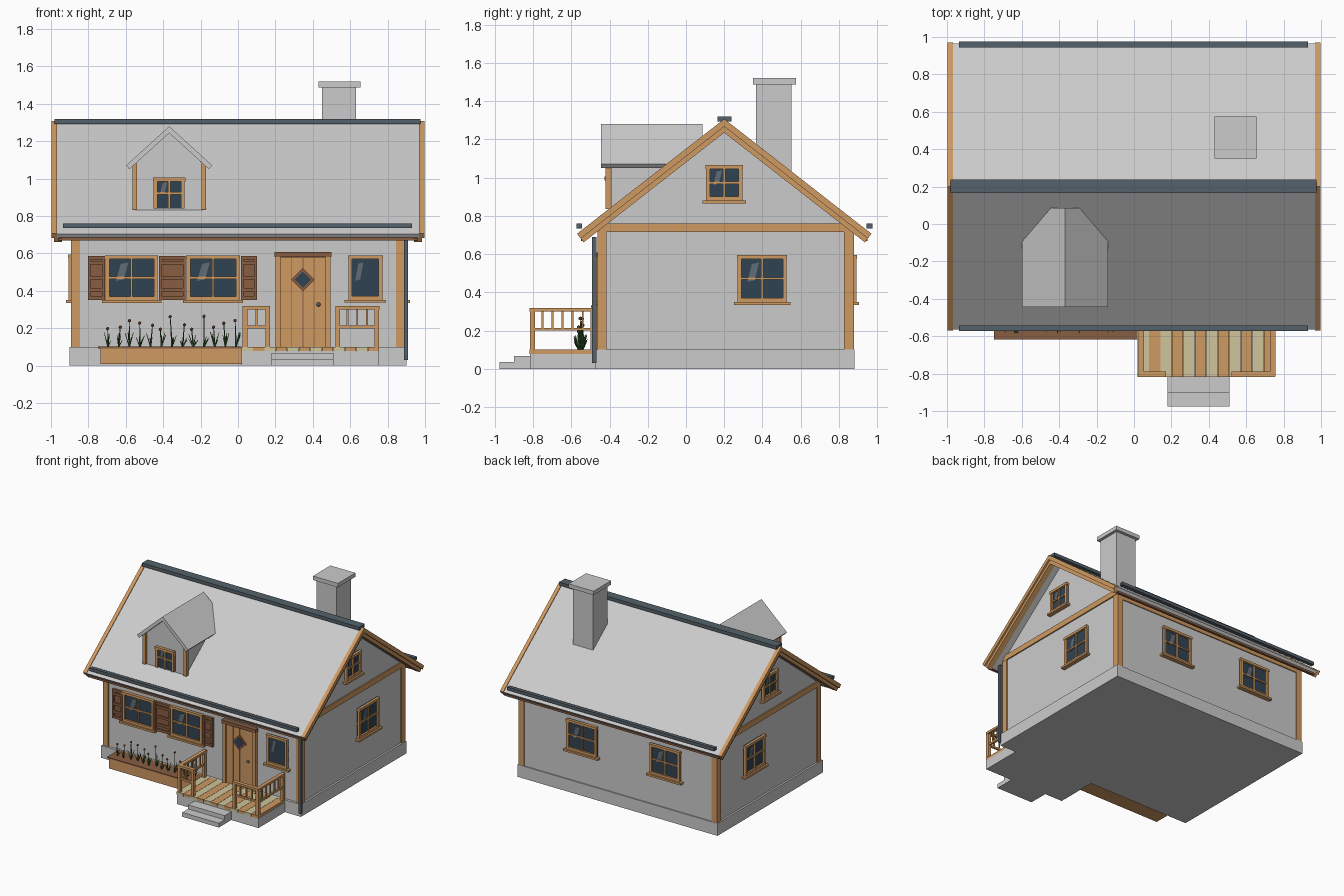
import bpy, bmesh, math, random
from mathutils import Matrix, Vector

if "Cube" in bpy.data.objects:
    bpy.data.objects.remove(bpy.data.objects["Cube"])
random.seed(4)


def material(name, *rgb):
    m = bpy.data.materials.new(name)
    m.use_nodes = True
    m.diffuse_color = (*rgb, 1)
    m.node_tree.nodes["Principled BSDF"].inputs["Base Color"].default_value = (*rgb, 1)
    return m


GREY = material("plaster grey", 0.6, 0.6, 0.6)
WOOD = material("honey wood", 0.62, 0.32, 0.12)
BROWN = material("brown wood", 0.25, 0.11, 0.055)
PALE = material("pale wood", 0.62, 0.56, 0.33)
SLATE = material("slate metal", 0.09, 0.12, 0.145)
GLASS = material("dark glass", 0.03, 0.055, 0.085)
GLINT = material("glass glint", 0.12, 0.15, 0.18)
GREEN = material("leaf green", 0.04, 0.13, 0.03)
BLOOM = material("flower rust", 0.3, 0.1, 0.04)


def finish(name, bm, mat, xf=Matrix()):
    bmesh.ops.recalc_face_normals(bm, faces=bm.faces[:])
    me = bpy.data.meshes.new(name)
    bm.to_mesh(me)
    bm.free()
    me.transform(xf)
    me.materials.append(mat)
    ob = bpy.data.objects.new(name, me)
    bpy.context.collection.objects.link(ob)
    return ob


def boxes(name, mat, spans, xf=Matrix()):
    """One object made of boxes, each (x0, x1, y0, y1, z0, z1)."""
    bm = bmesh.new()
    for x0, x1, y0, y1, z0, z1 in spans:
        m = Matrix.Translation(((x0 + x1) / 2, (y0 + y1) / 2, (z0 + z1) / 2))
        bmesh.ops.create_cube(bm, size=1, matrix=m @ Matrix.Diagonal((x1 - x0, y1 - y0, z1 - z0, 1)))
    return finish(name, bm, mat, xf)


def prism(name, mat, pts, axis, a, b, xf=Matrix()):
    """Profile extruded along x (points are y, z) or along y (points are x, z)."""
    bm = bmesh.new()
    place = (lambda p: (a, *p)) if axis == "x" else (lambda p: (p[0], a, p[1]))
    f = bm.faces.new([bm.verts.new(place(p)) for p in pts])
    r = bmesh.ops.extrude_face_region(bm, geom=[f])
    step = Vector((b - a, 0, 0) if axis == "x" else (0, b - a, 0))
    bmesh.ops.translate(bm, vec=step, verts=[v for v in r["geom"] if isinstance(v, bmesh.types.BMVert)])
    return finish(name, bm, mat, xf)


def chevron(c, top, half, slope, t, drop=0.0):
    """Gable roof section with ends cut square to the slope."""
    n = t * slope / (1 + slope ** 2)
    top -= drop
    o = half - drop * slope / (1 + slope ** 2)
    i = o - n
    return [(c - o, top - slope * o), (c, top), (c + o, top - slope * o),
            (c + i, top - t - slope * i), (c, top - t), (c - i, top - t - slope * i)]


def wall(x, y, turn):
    return Matrix.Translation((x, y, 0)) @ Matrix.Rotation(math.radians(turn), 4, "Z")


# Wall frames: local x runs along the wall, local -y points outward
FRONT, BACK = wall(0, -0.455, 0), wall(0, 0.87, 180)
LEFT, RIGHT = wall(0.885, 0, 90), wall(-0.885, 0, -90)
YF, YB, SLOPE = -0.455, 0.87, 0.78


def window(name, xf, x0, x1, z0, z1, cross=True, sill=True):
    w, cx, cz = 0.02, (x0 + x1) / 2, (z0 + z1) / 2
    boxes(name + "_glass", GLASS, [(x0, x1, -0.008, 0.01, z0, z1)], xf)
    bars = [(x0, x0 + w, -0.022, 0, z0, z1), (x1 - w, x1, -0.022, 0, z0, z1),
            (x0 - 0.003, x1 + 0.003, -0.025, 0, z1 - w, z1)]
    if sill:
        bars += [(x0, x1, -0.022, 0, z0, z0 + w), (x0 - 0.02, x1 + 0.02, -0.035, 0, z0 - 0.015, z0)]
    if cross:
        bars += [(cx - 0.006, cx + 0.006, -0.018, 0, z0, z1), (x0, x1, -0.018, 0, cz - 0.006, cz + 0.006)]
    boxes(name + "_frame", WOOD, bars, xf)
    # slanted reflection plate on the pane
    gw, gh, gx, gz = (x1 - x0) * 0.15, (z1 - z0) * 0.38, x0 + (x1 - x0) * 0.2, cz + 0.01
    prism(name + "_glint", GLINT, [(gx, gz - gh * 0.3), (gx + gw, gz - gh * 0.2),
          (gx + gw * 1.6, gz + gh * 0.8), (gx + gw * 0.6, gz + gh * 0.7)], "y", -0.011, -0.007, xf)


# Foundation, body and timber framing
boxes("foundation", GREY, [(-0.9, 0.9, -0.475, 0.88, 0, 0.1)])
prism("house_walls", GREY, [(YF, 0.09), (YB, 0.09), (YB, 0.73), (0.2, 1.25), (YF, 0.73)], "x", -0.885, 0.885)
posts = [(-0.893, -0.845), (0.845, 0.893)]
boxes("corner_posts", WOOD, [(a, b, c, d, 0.1, 0.72) for a, b in posts for c, d in ((-0.463, -0.415), (0.827, 0.878))])
boxes("wall_beams", WOOD, [(-0.895, -0.87, YF, YB, 0.715, 0.76), (0.87, 0.895, YF, YB, 0.715, 0.76),
                           (-0.885, 0.885, 0.86, 0.878, 0.68, 0.735), (-0.885, 0.885, -0.463, -0.45, 0.68, 0.735)])

# Main roof with verge boards, fascia, ridge cap and gutters
prism("main_roof", GREY, chevron(0.2, 1.3, 0.765, SLOPE, 0.055), "x", -0.97, 0.97)
for s, side in ((1, "left"), (-1, "right")):
    prism(side + "_verge_board", WOOD, chevron(0.2, 1.307, 0.77, SLOPE, 0.04), "x", s * 0.968, s * 0.998)
    prism(side + "_under_board", WOOD, chevron(0.2, 1.307, 0.77, SLOPE, 0.032, 0.04), "x", s * 0.94, s * 0.985)
boxes("fascia_boards", BROWN, [(-0.96, 0.96, -0.55, -0.53, 0.668, 0.69), (-0.96, 0.96, 0.93, 0.95, 0.668, 0.69)])
boxes("ridge_cap", SLATE, [(-0.98, 0.975, 0.165, 0.238, 1.293, 1.32)])
boxes("gutters", SLATE, [(-0.935, 0.93, -0.572, -0.543, 0.735, 0.76), (-0.935, 0.93, 0.945, 0.975, 0.735, 0.76)])
boxes("drainpipe", SLATE, [(0.888, 0.91, -0.492, -0.468, 0.03, 0.69)])

# Chimney
boxes("chimney", GREY, [(0.45, 0.632, 0.365, 0.552, 0.95, 1.49), (0.43, 0.655, 0.35, 0.575, 1.488, 1.52)])

# Dormer
DX = -0.368
prism("dormer_walls", GREY, [(DX - 0.18, 0.82), (DX + 0.18, 0.82), (DX + 0.18, 1.08),
                             (DX, 1.245), (DX - 0.18, 1.08)], "y", -0.4, 0.0)
prism("dormer_roof", GREY, chevron(DX, 1.28, 0.23, 0.91, 0.036), "y", -0.445, 0.085)
boxes("dormer_posts", WOOD, [(DX + s * 0.185 - 0.012, DX + s * 0.185 + 0.012, -0.42, -0.39, 0.835, 1.08) for s in (-1, 1)])
window("dormer_window", wall(0, -0.4, 0), DX - 0.083, DX + 0.083, 0.84, 1.005, sill=False)

# Windows
for i, (a, b) in enumerate(((-0.708, -0.43), (-0.275, 0.008))):
    window("front_window_%d" % i, FRONT, a, b, 0.35, 0.59)
window("narrow_window", FRONT, 0.59, 0.772, 0.352, 0.59, cross=False)
for i, c in enumerate((-0.32, 0.43)):
    window("back_window_%d" % i, BACK, c - 0.135, c + 0.135, 0.35, 0.595)
for side, xf, s in (("left", LEFT, 1), ("right", RIGHT, -1)):
    window(side + "_window", xf, s * 0.398 - 0.128, s * 0.398 + 0.128, 0.35, 0.595)
    window(side + "_gable_window", xf, s * 0.2 - 0.095, s * 0.2 + 0.095, 0.88, 1.065)

# Shutters
for i, (a, b) in enumerate(((-0.803, -0.71), (-0.422, -0.28), (0.015, 0.102))):
    rails = [(a, b, -0.02, 0, z, z + 0.02) for z in (0.352, 0.395, 0.46, 0.54, 0.567)]
    stiles = [(a, a + 0.014, -0.022, 0, 0.352, 0.587), (b - 0.014, b, -0.022, 0, 0.352, 0.587)]
    boxes("shutter_%d" % i, BROWN, [(a, b, -0.01, 0, 0.352, 0.587)] + rails + stiles, FRONT)

# Door with planks, diamond pane and knob
boxes("door_jambs", WOOD, [(0.2, 0.226, -0.03, 0, 0.1, 0.585), (0.469, 0.495, -0.03, 0, 0.1, 0.585)], FRONT)
boxes("door_lintel", BROWN, [(0.194, 0.5, -0.036, 0, 0.58, 0.608)], FRONT)
boxes("door_gaps", BROWN, [(0.225, 0.47, -0.01, 0, 0.1, 0.58)], FRONT)
boxes("door_planks", WOOD, [(0.228 + i * 0.0605, 0.285 + i * 0.0605, -0.018, 0, 0.1, 0.577) for i in range(4)], FRONT)
for name, mat, r, d in (("diamond_frame", BROWN, 0.062, 0.028), ("diamond_pane", GLASS, 0.044, 0.031)):
    prism(name, mat, [(0.347 - r, 0.46), (0.347, 0.46 - r), (0.347 + r, 0.46), (0.347, 0.46 + r)], "y", -d, 0, FRONT)
bm = bmesh.new()
bmesh.ops.create_uvsphere(bm, u_segments=12, v_segments=8, radius=0.011, matrix=Matrix.Translation((0.43, -0.03, 0.327)))
knob = finish("door_knob", bm, SLATE, FRONT)
knob.data.shade_smooth()

# Porch, planked deck and steps
boxes("porch_base", GREY, [(0.02, 0.755, -0.815, -0.47, 0, 0.078)])
P = 0.735 / 12
for name, mat, k in (("pale_deck_planks", PALE, 0), ("honey_deck_planks", WOOD, 1)):
    boxes(name, mat, [(0.02 + i * P, 0.018 + (i + 1) * P, -0.818, -0.47, 0.078, 0.1) for i in range(k, 12, 2)])
boxes("steps", GREY, [(0.18, 0.51, -0.9, -0.81, 0, 0.068), (0.18, 0.51, -0.975, -0.89, 0, 0.035)])


def railing(name, xf, length, count):
    """Rail running along local x with posts at its ends."""
    ends = [(x, x + 0.025, -0.012, 0.013, 0.1, 0.305) for x in (0, length - 0.025)]
    bars = [(0, length, -0.015, 0.015, 0.3, 0.318), (0, length, -0.008, 0.008, 0.2, 0.215)]
    gap = (length - 0.025) / (count + 1)
    bal = [(0.0075 + gap * i, 0.0175 + gap * i, -0.005, 0.005, 0.21, 0.3) for i in range(1, count + 1)]
    boxes(name, WOOD, ends + bars + bal, xf)


railing("front_railing_short", wall(0.024, -0.803, 0), 0.148, 1)
railing("front_railing_long", wall(0.52, -0.803, 0), 0.235, 3)
railing("porch_railing_right", wall(0.038, -0.815, 90), 0.34, 5)
railing("porch_railing_left", wall(0.742, -0.815, 90), 0.34, 5)

# Flower box
boxes("flower_box", WOOD, [(-0.735, 0.02, -0.612, -0.47, 0.01, 0.095)])
boxes("flower_box_rim", BROWN, [(-0.748, 0.02, -0.618, -0.47, 0.093, 0.102)])


def spike(bm, base, tip, r):
    d = Vector(tip) - Vector(base)
    m = Matrix.Translation((Vector(base) + Vector(tip)) / 2) @ d.to_track_quat("Z", "Y").to_matrix().to_4x4()
    bmesh.ops.create_cone(bm, cap_ends=True, segments=5, radius1=r, radius2=r * 0.4, depth=d.length, matrix=m)


plants, heads = bmesh.new(), bmesh.new()
for i in range(13):
    x, y, h = -0.695 + i * 0.057, -0.55 + random.uniform(-0.015, 0.015), random.uniform(0.19, 0.265)
    tip = (x + random.uniform(-0.01, 0.01), y, h)
    spike(plants, (x, y, 0.1), tip, 0.005)
    for k in range(5):
        a = random.uniform(0, math.tau)
        spike(plants, (x, y, 0.1), (x + 0.025 * math.cos(a), y + 0.025 * math.sin(a), random.uniform(0.13, 0.18)), 0.0035)
    bmesh.ops.create_icosphere(heads, subdivisions=1, radius=0.01, matrix=Matrix.Translation(tip))
finish("flower_stems", plants, GREEN)
finish("flower_heads", heads, BLOOM)
